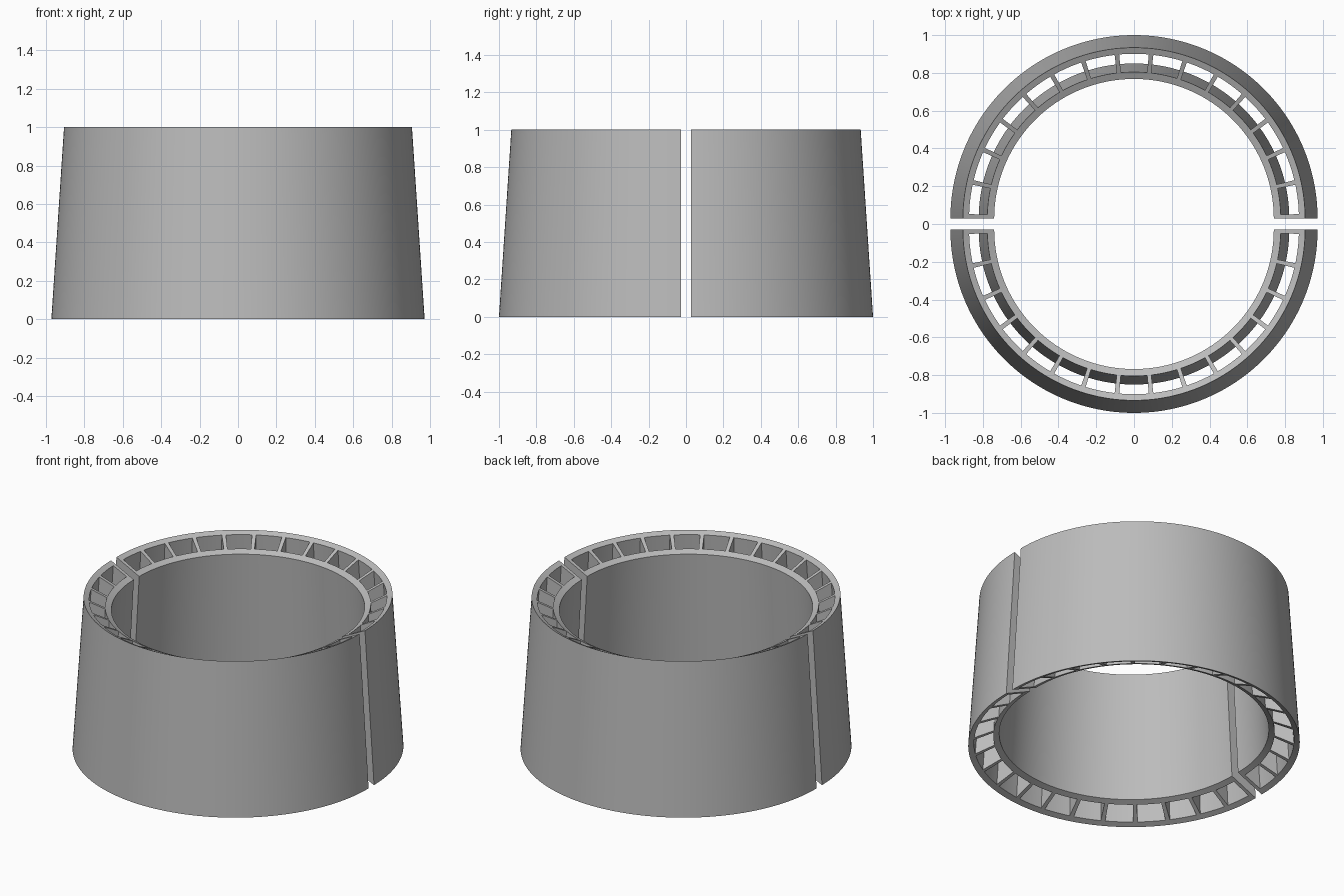
import bpy, bmesh, math

cube = bpy.data.objects.get("Cube")
if cube:
    bpy.data.objects.remove(cube, do_unlink=True)

grey = bpy.data.materials.new("plain grey")
grey.use_nodes = True
COLOUR = (0.5, 0.5, 0.5, 1)
grey.diffuse_color = COLOUR
grey.node_tree.nodes["Principled BSDF"].inputs["Base Color"].default_value = COLOUR

CELLS, STEPS = 15, 6
RIB = math.radians(1.6)
GAP = 0.028
# Section radii, outer face to inner face; rims slope towards the bore
TOP_R = (0.906, 0.873, 0.777, 0.74)
LOW_R = (0.972, 0.938, 0.822, 0.787)
RIM_DROP = 0.083


def rim(radii, base, sign):
    span = radii[0] - radii[-1]
    return [(r, base + sign * RIM_DROP * (radii[0] - r) / span) for r in radii]


SECTION = rim(TOP_R, 1, -1) + rim(LOW_R, 0, 1)


def stations():
    """Angles around the half ring, with a flag for the solid spans."""
    pitch = (math.pi - RIB) / CELLS
    angles, solid = [0], []
    for cell in range(CELLS):
        start = cell * pitch + RIB
        angles.append(start)
        solid.append(True)
        for s in range(STEPS):
            angles.append(start + (pitch - RIB) * (s + 1) / STEPS)
            solid.append(False)
    angles.append(math.pi)
    solid.append(True)
    return angles, solid


def half_ring(name, side):
    bm = bmesh.new()
    angles, solid = stations()
    rows = [[bm.verts.new((r * math.cos(a), r * math.sin(a), z))
             for r, z in SECTION] for a in angles]

    def strip(a, b, i, j):
        bm.faces.new((a[i], a[j], b[j], b[i]))

    for k, filled in enumerate(solid):
        a, b = rows[k], rows[k + 1]
        # Conical walls and their sloped rims
        for i, j in ((0, 4), (3, 7), (0, 1), (2, 3), (4, 5), (6, 7)):
            strip(a, b, i, j)
        # Rib tops and bottoms, or the walls of an open slot
        for i, j in (((1, 2), (5, 6)) if filled else ((1, 5), (2, 6))):
            strip(a, b, i, j)
        # Rib sides facing the slots
        if k and filled != solid[k - 1]:
            bm.faces.new([a[n] for n in (1, 2, 6, 5)])
    # Flat end walls at the split
    for row in (rows[0], rows[-1]):
        bm.faces.new([row[n] for n in (0, 1, 2, 3, 7, 6, 5, 4)])

    for v in bm.verts:
        v.co.y = side * (v.co.y + GAP)
    bmesh.ops.recalc_face_normals(bm, faces=bm.faces)
    mesh = bpy.data.meshes.new(name)
    bm.to_mesh(mesh)
    bm.free()
    mesh.materials.append(grey)
    obj = bpy.data.objects.new(name, mesh)
    bpy.context.collection.objects.link(obj)
    bpy.ops.object.select_all(action='DESELECT')
    obj.select_set(True)
    bpy.context.view_layer.objects.active = obj
    bpy.ops.object.shade_smooth_by_angle(angle=math.radians(25))


half_ring("front_half_ring", -1)
half_ring("back_half_ring", 1)
